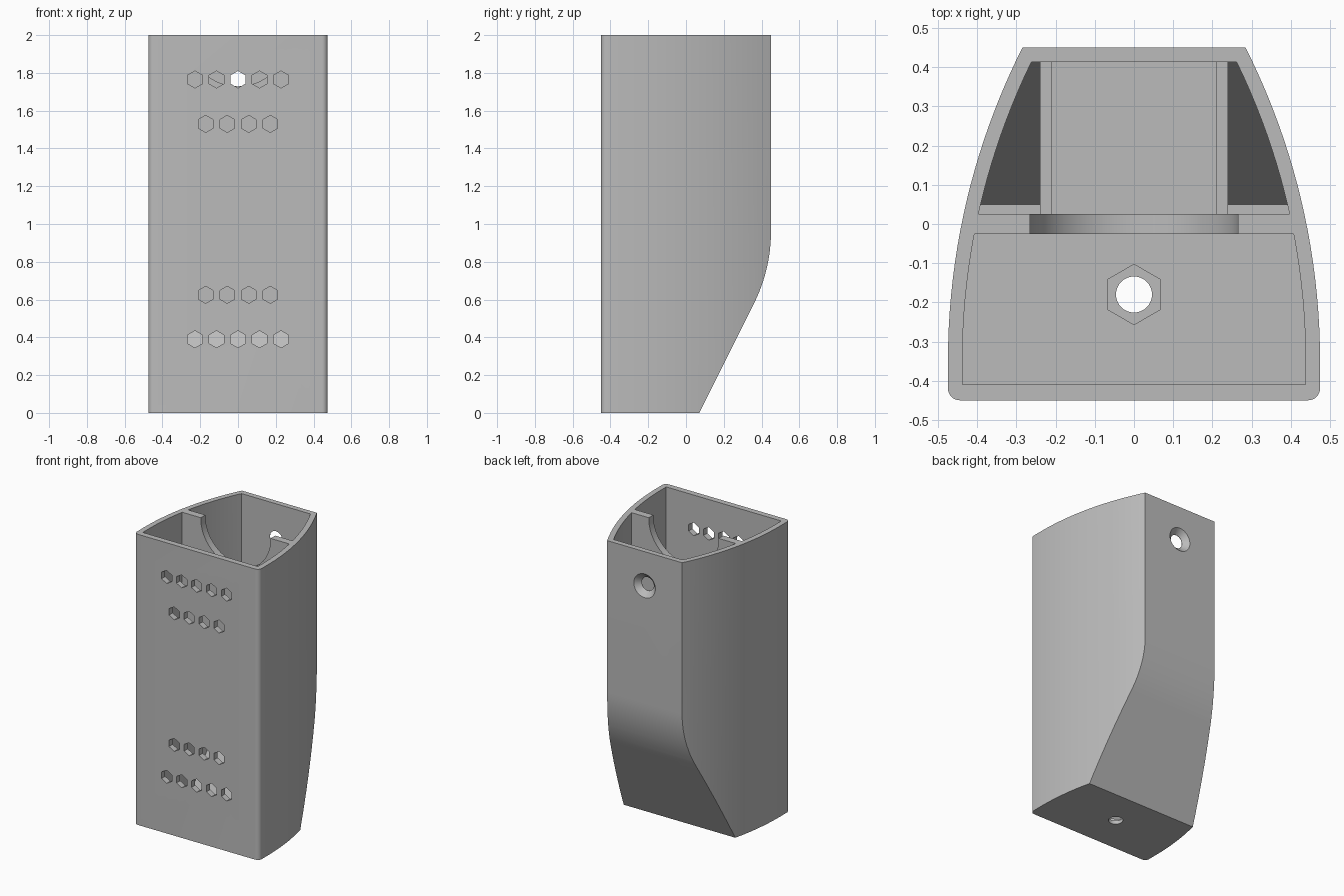
import bpy, bmesh, math
from mathutils import Vector

if "Cube" in bpy.data.objects:
    bpy.data.objects.remove(bpy.data.objects["Cube"], do_unlink=True)

grey = bpy.data.materials.new("plain grey plastic")
grey.use_nodes = True
COLOUR = (0.5, 0.5, 0.5, 1)
grey.diffuse_color = COLOUR
grey.node_tree.nodes["Principled BSDF"].inputs["Base Color"].default_value = COLOUR


def loft(name, rings):
    """Closed solid through rings of equal point count."""
    bm = bmesh.new()
    loops = [[bm.verts.new(p) for p in ring] for ring in rings]
    n = len(loops[0])
    bm.faces.new(loops[0])
    bm.faces.new(loops[-1])
    for a, b in zip(loops, loops[1:]):
        for i in range(n):
            j = (i + 1) % n
            bm.faces.new((a[i], a[j], b[j], b[i]))
    bmesh.ops.recalc_face_normals(bm, faces=bm.faces)
    mesh = bpy.data.meshes.new(name)
    bm.to_mesh(mesh)
    bm.free()
    mesh.materials.append(grey)
    obj = bpy.data.objects.new(name, mesh)
    bpy.context.collection.objects.link(obj)
    return obj


def box(name, x, y, z):
    ring = [(x[0], y[0]), (x[1], y[0]), (x[1], y[1]), (x[0], y[1])]
    return loft(name, [[(*p, h) for p in ring] for h in z])


def prism_x(name, profile, half):
    return loft(name, [[(x, y, z) for y, z in profile] for x in (-half, half)])


def round_cut(name, stations, centre, axis, sides):
    """Round or hexagonal cutter; stations are (position, radius) on the axis."""
    rings = []
    for pos, r in stations:
        ring = []
        for i in range(sides):
            a = math.pi / 2 + math.tau * i / sides
            u, v = r * math.cos(a), r * math.sin(a)
            if axis == "y":
                ring.append((centre[0] + u, pos, centre[1] + v))
            else:
                ring.append((centre[0] + u, centre[1] + v, pos))
        rings.append(ring)
    return loft(name, rings)


def combine(target, tool, operation):
    tool.hide_render = True
    mod = target.modifiers.new("join", "BOOLEAN")
    mod.object, mod.operation, mod.solver = tool, operation, "EXACT"
    bpy.context.view_layer.objects.active = target
    bpy.ops.object.modifier_apply(modifier=mod.name)
    bpy.data.objects.remove(tool, do_unlink=True)


def plan(inset, front, back, corner):
    """Symmetric outline with a flat front, bowed sides and a flat back."""
    radius, cx, cy = 1.78, 0.475 - 1.78, -0.35
    r = radius - inset
    side = []
    if corner:
        for i in range(7):
            a = -math.pi / 2 + math.pi / 2 * i / 6
            side.append((cx + r - corner + corner * math.cos(a),
                         front + corner + corner * math.sin(a)))
    else:
        side.append((cx + r, front))
    end = math.asin((back - cy) / r)
    side += [(cx + r * math.cos(end * i / 20), cy + r * math.sin(end * i / 20))
             for i in range(21)]
    return side + [(-x, y) for x, y in reversed(side)]


# Outer body: bowed outline cut by a sloping, rounded lower back
body = loft("housing", [[(*p, z) for p in plan(0, -0.45, 0.45, 0.03)] for z in (0, 2)])
bend = 0.85
slope = math.atan(0.5)
curve = [(0.45 - bend + bend * math.cos(slope * i / 12),
          0.96 - bend * math.sin(slope * i / 12)) for i in range(13)]
combine(body, prism_x("slope_cut", [(0.07 - 0.1, -0.2), (0.6, -0.2), (0.6, 0.96)] + curve, 1),
        "DIFFERENCE")

# Hollow interior with a sloping floor at the back
cavity = loft("cavity", [[(*p, z) for p in plan(0.037, -0.41, 0.413, 0)] for z in (0.05, 2.2)])
combine(cavity, prism_x("inner_slope", [(-0.075, -0.2), (0.6, -0.2), (0.6, 1.15)], 1),
        "DIFFERENCE")
combine(body, cavity, "DIFFERENCE")

# Cross wall with a half-round notch in its top
divider = box("divider", (-0.42, 0.42), (-0.025, 0.025), (0.5, 2))
combine(divider, round_cut("notch", [(-0.1, 0.266), (0.1, 0.266)], (0, 1.995), "y", 64),
        "DIFFERENCE")
combine(divider, box("notch_top", (-0.266, 0.266), (-0.1, 0.1), (1.995, 2.1)), "DIFFERENCE")
combine(body, divider, "UNION")

# Shelf behind the cross wall, with a low rib along each side
combine(body, box("shelf", (-0.24, 0.24), (0, 0.425), (0.81, 0.85)), "UNION")
for s in (-1, 1):
    edge = sorted((s * 0.21, s * 0.24))
    combine(body, box("shelf_rib", edge, (0, 0.425), (0.82, 0.95)), "UNION")

# Rows of hexagonal holes through the front
for z, count in ((1.765, 5), (1.53, 4), (0.625, 4), (0.39, 5)):
    for i in range(count):
        x = (i - (count - 1) / 2) * 0.114
        combine(body, round_cut("vent", [(-0.6, 0.045), (-0.3, 0.045)], (x, z), "y", 6),
                "DIFFERENCE")

# Countersunk screw hole in the back
combine(body, round_cut("screw_hole", [(0.3, 0.046), (0.415, 0.046), (0.455, 0.087), (0.5, 0.087)],
                        (0, 1.765), "y", 40), "DIFFERENCE")

# Bolt hole with a hexagonal nut recess in the floor
combine(body, round_cut("bolt_hole", [(-0.1, 0.046), (0.2, 0.046)], (0, -0.18), "z", 40),
        "DIFFERENCE")
combine(body, round_cut("nut_recess", [(0.025, 0.077), (0.2, 0.077)], (0, -0.18), "z", 6),
        "DIFFERENCE")

bpy.ops.object.select_all(action="DESELECT")
body.select_set(True)
bpy.context.view_layer.objects.active = body
bpy.ops.object.shade_smooth_by_angle(angle=math.radians(20))
